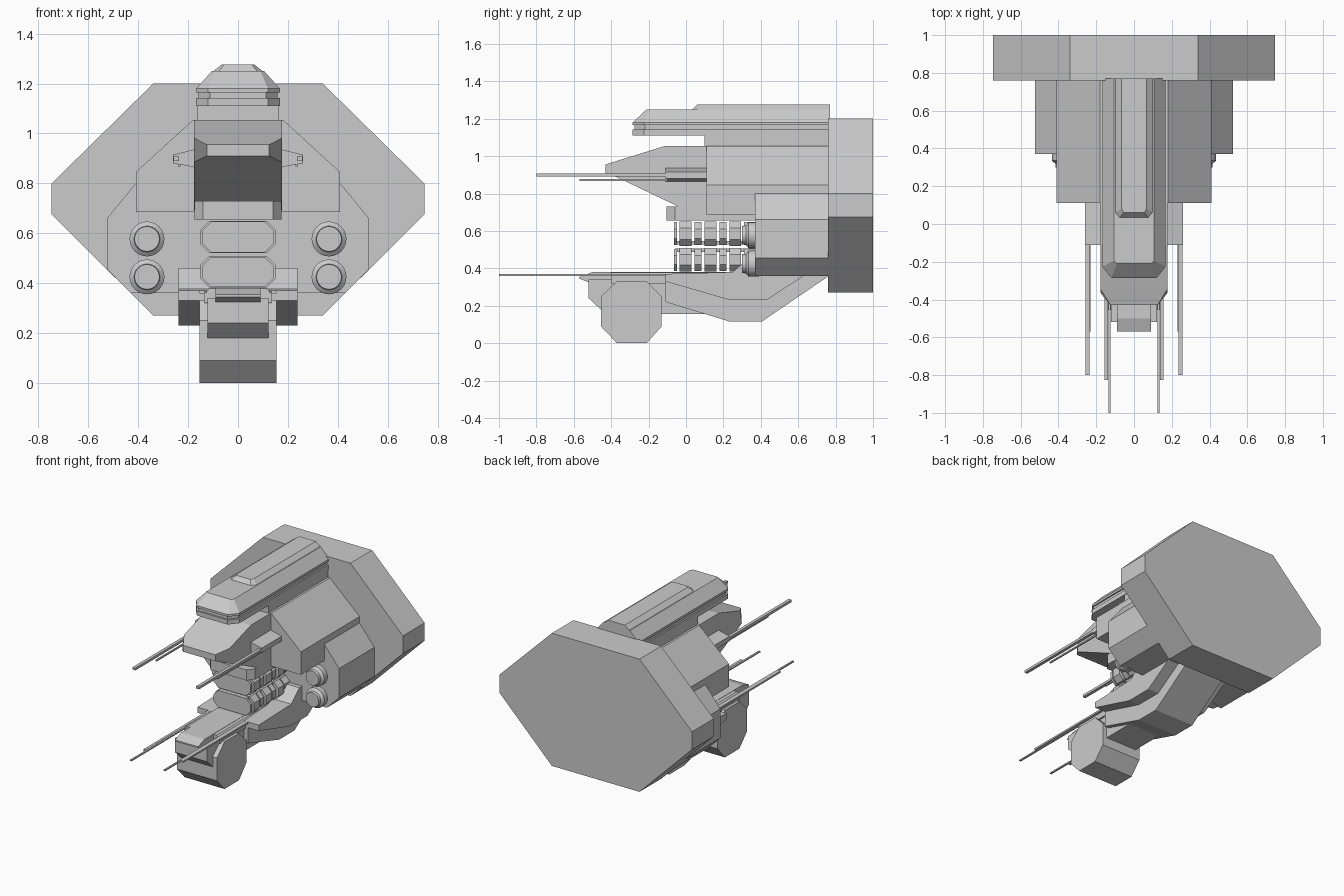
import bpy, bmesh, math

if "Cube" in bpy.data.objects:
    bpy.data.objects.remove(bpy.data.objects["Cube"])


def loft(name, rings):
    """Solid skinned through matching rings of 3D points, capped at both ends."""
    bm = bmesh.new()
    vs = [[bm.verts.new(p) for p in r] for r in rings]
    n = len(rings[0])
    for a, b in zip(vs, vs[1:]):
        for i in range(n):
            j = (i + 1) % n
            bm.faces.new((a[i], a[j], b[j], b[i]))
    bm.faces.new(vs[0])
    bm.faces.new(vs[-1])
    bmesh.ops.recalc_face_normals(bm, faces=bm.faces[:])
    me = bpy.data.meshes.new(name)
    bm.to_mesh(me)
    bm.free()
    ob = bpy.data.objects.new(name, me)
    bpy.context.collection.objects.link(ob)
    return ob


def front_prism(name, xz, y0, y1):
    return loft(name, [[(x, y, z) for x, z in xz] for y in (y0, y1)])


def side_prism(name, yz, x0, x1):
    return loft(name, [[(x, y, z) for y, z in yz] for x in (x0, x1)])


def box(name, x0, x1, y0, y1, z0, z1):
    return front_prism(name, [(x0, z0), (x1, z0), (x1, z1), (x0, z1)], y0, y1)


def sym(half):
    """Mirror a half outline (top to bottom) across x = 0."""
    return half + [(-x, z) for x, z in reversed(half)]


# Rear shield plate
front_prism("rear_plate", sym([(.34, 1.20), (.747, .80), (.747, .675), (.34, .27)]), .76, 1.0)

# Main hull and the side pods behind it
front_prism("main_hull", sym([(.18, 1.055), (.41, .845), (.41, .685)]), .11, .765)
front_prism("side_pods", sym([(.41, .80), (.525, .66), (.525, .455), (.43, .36)]), .37, .765)

# Head: full width, narrowing at the front lip
head = [(.12, 1.055), (-.11, 1.055), (-.345, .982), (-.43, .955), (-.43, .91),
        (-.365, .885), (-.03, .725), (.12, .69)]
loft("head", [[(s * (.125 if y < -.4 else .177), y, z) for y, z in head] for s in (-1, 1)])

# Neck plate under the head
loft("neck_plate", [[(-.175, .38, z), (-.175, -.06, z), (-.14, -.105, z),
                     (.14, -.105, z), (.175, -.06, z), (.175, .38, z)] for z in (.655, .73)])


# Upper turret: banded sides with a recessed groove, sloped deck and ridge
def turret_ring(z, w, wf, ys, yf):
    return [(-w, .77, z), (-w, ys, z), (-wf, yf, z), (wf, yf, z), (w, ys, z), (w, .77, z)]


full = (.168, .12, -.225, -.285)
inset = (.158, .112, -.22, -.275)
loft("upper_turret", [turret_ring(1.11, *full), turret_ring(1.142, *full),
                      turret_ring(1.142, *inset), turret_ring(1.165, *inset),
                      turret_ring(1.165, *full), turret_ring(1.18, *full),
                      turret_ring(1.25, .105, .09, -.195, -.21)])
loft("turret_ridge", [turret_ring(1.245, .105, .08, .06, .03),
                      turret_ring(1.277, .065, .055, .08, .06)])
box("turret_base", -.165, .165, .10, .765, 1.05, 1.115)


# Rib stacks: two rows of alternating thick and thin octagonal segments
def octagon(w, z0, z1, c):
    return sym([(w - c, z1), (w, z1 - c), (w, z0 + c), (w - c, z0)])


ribs = [(-.065, -.048), (-.035, .03), (.045, .083), (.098, .162),
        (.178, .217), (.232, .295), (.31, .375)]
for row, z0, z1 in (("upper", .52, .65), ("lower", .382, .508)):
    for i, (a, b) in enumerate(ribs):
        d = 0 if i % 2 else .007
        front_prism(f"{row}_rib_{i}", octagon(.15 - d, z0 + d / 2, z1 - d / 2, .035), a, b)
    zc = .528 if row == "upper" else .488
    box(f"{row}_rib_core", -.11, .11, -.06, .38, zc, zc + .017)

# Keel: wide shoulders and a deeper centre
side_prism("keel_shoulders", [(-.11, .37), (-.11, .33), (.235, .23), (.43, .23), (.63, .36),
                              (.765, .36), (.765, .46), (.34, .46), (.25, .38)], -.238, .238)
side_prism("keel_centre", [(-.11, .37), (-.11, .22), (.235, .115), (.405, .115), (.765, .36)],
           -.155, .155)

# Prow, its chin and the octagonal drum below
side_prism("prow", [(.27, .38), (-.50, .38), (-.57, .355), (-.57, .345), (-.52, .325), (.27, .325)],
           -.09, .09)
front_prism("prow_deck", sym([(.115, .378), (.135, .36), (.135, .32)]), -.40, .27)
side_prism("chin", [(.11, .34), (-.52, .34), (-.52, .24), (-.44, .165), (-.13, .155), (.11, .155)],
           -.123, .123)
side_prism("drum", [(-.37, 0), (-.21, 0), (-.13, .09), (-.13, .25), (-.21, .33), (-.37, .33),
                    (-.455, .25), (-.455, .09)], -.155, .155)

# Paired guns and thruster canisters
for side, s in (("left", -1), ("right", 1)):
    front_prism(f"{side}_gun_mount", [(s * .16, .94), (s * .20, .93), (s * .26, .915),
                                      (s * .26, .88), (s * .20, .87), (s * .16, .86)], -.11, .12)
    box(f"{side}_upper_barrel", s * .247 - .011, s * .247 + .011, -.80, -.10, .89, .907)
    box(f"{side}_upper_short_barrel", s * .235 - .005, s * .235 + .005, -.57, -.10, .867, .877)
    box(f"{side}_lower_barrel", s * .146 - .009, s * .146 + .009, -.825, -.10, .358, .37)
    box(f"{side}_lower_long_barrel", s * .13 - .006, s * .13 + .006, -1.0, -.10, .36, .369)
    for level, z in (("top", .577), ("bottom", .425)):
        rings = [[(s * .365 + r * math.cos(t * math.pi / 12), y, z + r * math.sin(t * math.pi / 12))
                  for t in range(24)]
                 for y, r in ((.39, .07), (.335, .07), (.32, .052), (.30, .05))]
        ob = loft(f"{side}_{level}_canister", rings)
        bpy.context.view_layer.objects.active = ob
        ob.select_set(True)
        bpy.ops.object.shade_smooth_by_angle(angle=math.radians(30))
        ob.select_set(False)
